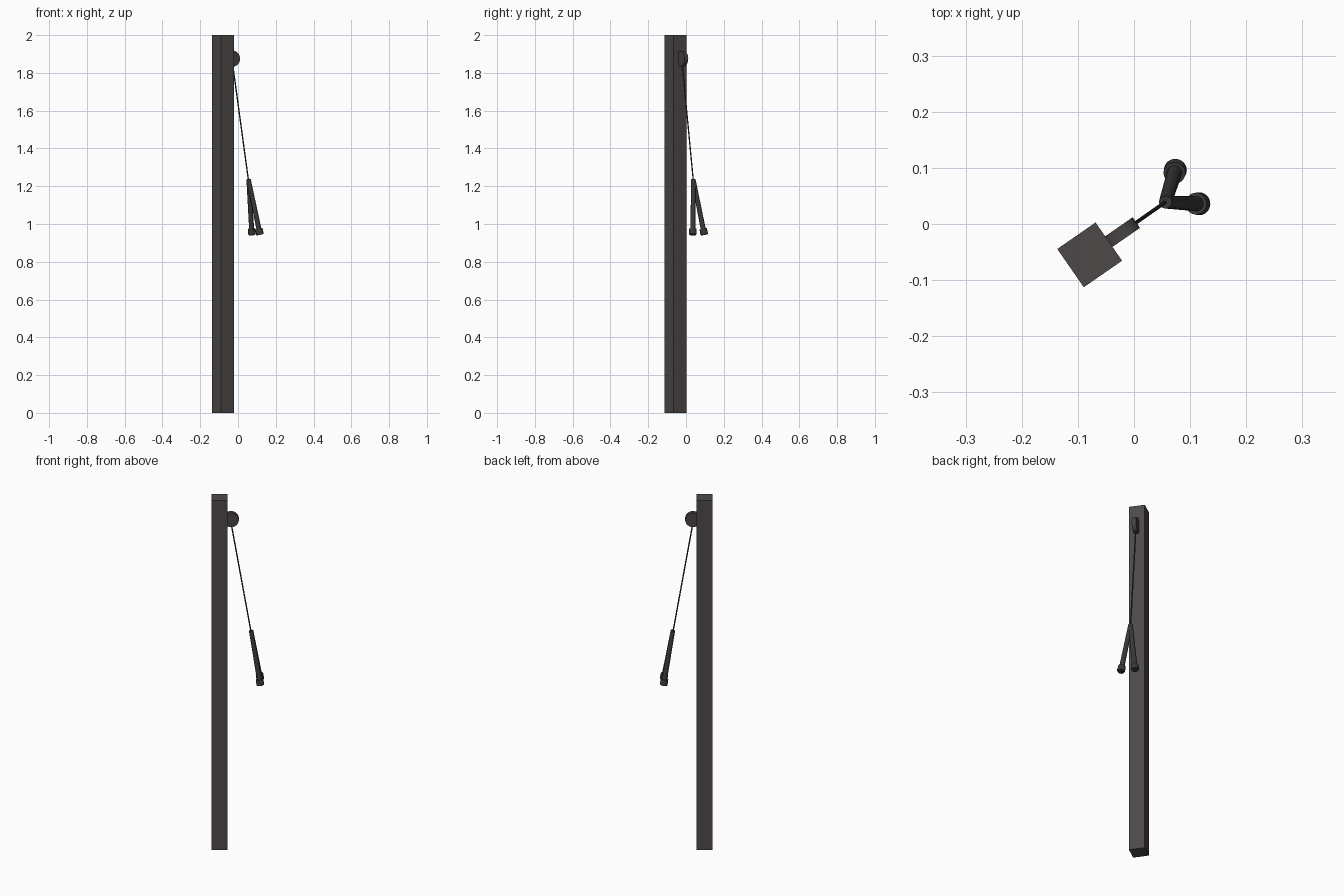
import bpy
import math
from mathutils import Vector, Matrix

cube = bpy.data.objects.get("Cube")
if cube:
    bpy.data.objects.remove(cube, do_unlink=True)


def material(name, colour):
    mat = bpy.data.materials.new(name)
    mat.use_nodes = True
    mat.diffuse_color = (*colour, 1)
    mat.node_tree.nodes["Principled BSDF"].inputs["Base Color"].default_value = (*colour, 1)
    return mat


post_mat = material("dark brown metal", (0.075, 0.066, 0.064))
wheel_mat = material("dark grey metal", (0.062, 0.057, 0.055))
grip_mat = material("black rubber", (0.042, 0.041, 0.041))


def finish(obj, name, mat, smooth=True):
    obj.name = name
    obj.data.materials.append(mat)
    if smooth:
        bpy.ops.object.shade_smooth_by_angle()
    return obj


def rod(name, start, end, r1, r2, mat, sides=16):
    """Round bar between two points, radius r1 at the start and r2 at the end."""
    start, end = Vector(start), Vector(end)
    axis = end - start
    bpy.ops.mesh.primitive_cone_add(vertices=sides, radius1=r1, radius2=r2, depth=axis.length)
    obj = bpy.context.object
    obj.matrix_world = (Matrix.Translation((start + end) / 2)
                        @ axis.to_track_quat('Z', 'Y').to_matrix().to_4x4())
    return finish(obj, name, mat)


# The whole machine faces along a diagonal
angle = math.radians(34.7)
outward = Vector((math.cos(angle), math.sin(angle), 0))
side = Vector((-outward.y, outward.x, 0))
post_centre = Vector((-0.079, -0.055, 0))

# Square post
bpy.ops.mesh.primitive_cube_add(size=1, location=post_centre + Vector((0, 0, 1)),
                                rotation=(0, 0, angle))
post = bpy.context.object
post.scale = (0.083, 0.083, 2)
finish(post, "post", post_mat, smooth=False)

# Pulley wheel half sunk into the post
hub = post_centre + outward * 0.06 + Vector((0, 0, 1.875))
rod("pulley_wheel", hub - side * 0.0115, hub + side * 0.0115, 0.041, 0.041, wheel_mat, 24)

# Cable from the wheel to the joint of the two grips
joint = Vector((0.056, 0.039, 1.236))
rod("cable", hub - Vector((0, 0, 0.02)), joint - Vector((0, 0, 0.01)), 0.0035, 0.0035, grip_mat, 10)

# Two rope grips, each with a stopper at its end
for label, tip in (("front", (0.117, 0.036, 0.943)), ("back", (0.074, 0.097, 0.943))):
    tip = Vector(tip)
    along = (tip - joint).normalized()
    rod(label + "_grip", joint, tip - along * 0.02, 0.0115, 0.0135, grip_mat)
    rod(label + "_stopper", tip - along * 0.032, tip - along * 0.005, 0.0195, 0.0205, grip_mat, 20)
    rod(label + "_stopper_rim", tip - along * 0.005, tip, 0.0205, 0.018, grip_mat, 20)
